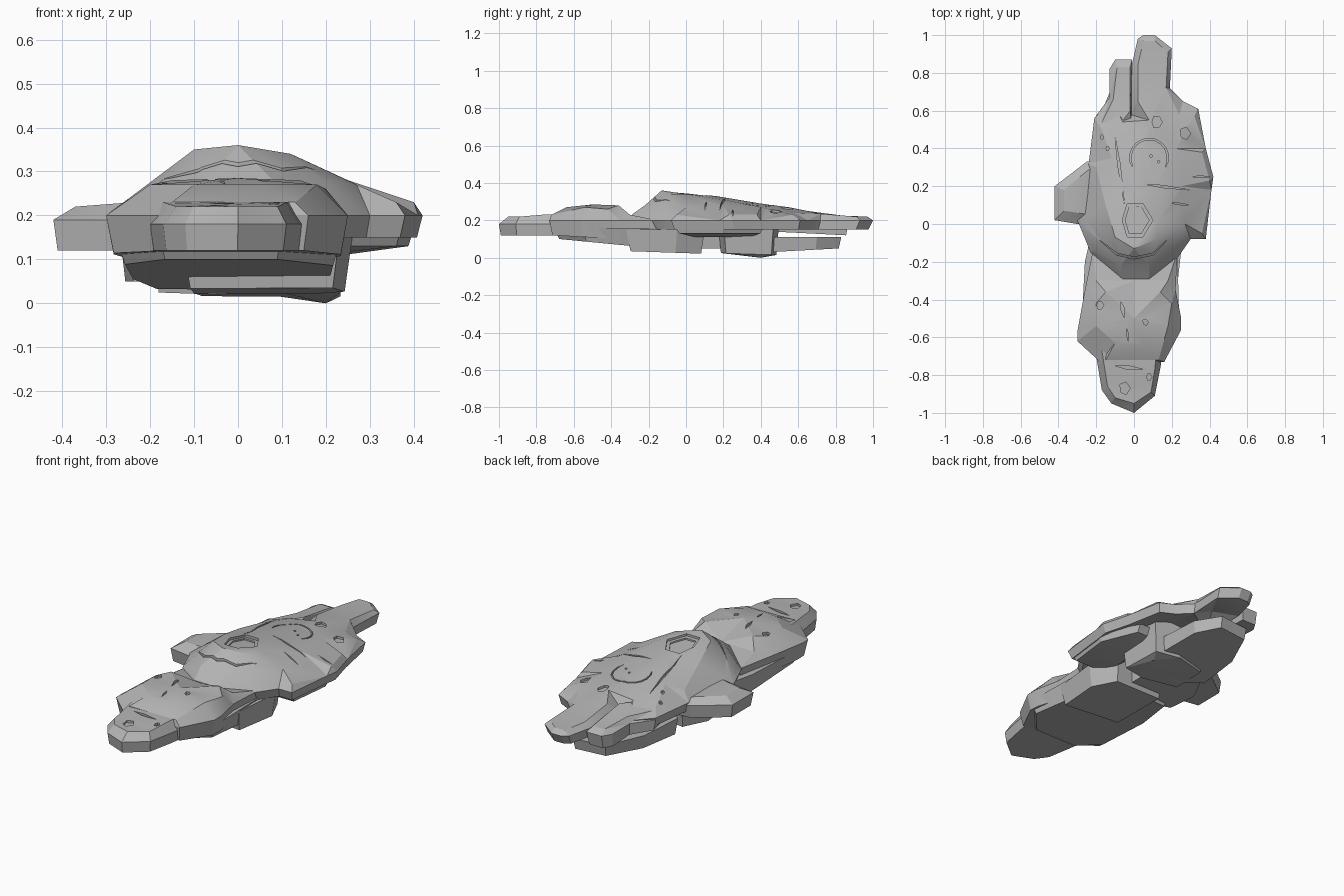
import bpy
import bmesh
from math import cos, sin, pi, radians
from mathutils import Vector
from mathutils.bvhtree import BVHTree
from mathutils.geometry import delaunay_2d_cdt

default_cube = bpy.data.objects.get("Cube")
if default_cube:
    bpy.data.objects.remove(default_cube, do_unlink=True)

UNIT = 0.01  # part coordinates are written in hundredths

stone = bpy.data.materials.new("grey_stone")
stone.use_nodes = True
stone_colour = (0.46, 0.46, 0.46, 1)
stone.diffuse_color = stone_colour
stone.node_tree.nodes["Principled BSDF"].inputs["Base Color"].default_value = stone_colour


def cap(bm, ring, inner):
    """Triangulate a ring of vertices together with the loose points inside it."""
    verts = ring + [bm.verts.new(p) for p in inner]
    flat = [v.co.to_2d() for v in verts]
    result = delaunay_2d_cdt(flat, [], [list(range(len(ring)))], 1, 1e-6)
    faces, origin = result[2], result[3]
    for face in faces:
        corners = [verts[origin[i][0]] for i in face]
        if len(set(corners)) == len(corners):
            bm.faces.new(corners)


def solid(bm, upper, lower, crown=(), base=()):
    """Close two matching outlines with side walls and triangulated caps."""
    top = [bm.verts.new(p) for p in upper]
    low = [bm.verts.new(p) for p in lower]
    for i in range(len(top)):
        bm.faces.new((top[i - 1], top[i], low[i], low[i - 1]))
    cap(bm, top, crown)
    cap(bm, low, base)


def finish(bm, name):
    loose = [v for v in bm.verts if not v.link_faces]
    bmesh.ops.delete(bm, geom=loose, context='VERTS')
    bmesh.ops.recalc_face_normals(bm, faces=bm.faces)
    mesh = bpy.data.meshes.new(name)
    bm.to_mesh(mesh)
    bm.free()
    mesh.materials.append(stone)
    obj = bpy.data.objects.new(name, mesh)
    bpy.context.collection.objects.link(obj)
    return obj


def activate(obj):
    bpy.ops.object.select_all(action='DESELECT')
    obj.select_set(True)
    bpy.context.view_layer.objects.active = obj


def rock(name, outline, top, low, taper=0.93, crown=(), base=()):
    """A slab of rock: rim at height top, tapering down to a sloped underside."""
    upper = [Vector((x, y, top)) * UNIT for x, y in outline]
    centre = sum(upper, Vector()) / len(upper)
    front, back = min(p.y for p in upper), max(p.y for p in upper)
    lower = []
    for p in upper:
        q = centre + (p - centre) * taper
        q.z = UNIT * (low[0] + (low[1] - low[0]) * (p.y - front) / (back - front))
        lower.append(q)
    bm = bmesh.new()
    solid(bm, upper, lower, [Vector(p) * UNIT for p in crown], [Vector(p) * UNIT for p in base])
    return finish(bm, name)


def pit(x, y, radius, sides=6):
    """Slightly irregular polygon outline."""
    return [(x + radius * cos(2 * pi * i / sides) * (1 - 0.2 * (i % 2)),
             y + 1.15 * radius * sin(2 * pi * i / sides)) for i in range(sides)]


def crack(path, width):
    """Outline of a groove along a path, pointed at both ends."""
    points = [Vector(p) for p in path]
    if len(points) == 2:
        points.insert(1, points[0].lerp(points[1], 0.4))
    left, right = [points[0]], []
    for before, here, after in zip(points, points[1:], points[2:]):
        side = (after - before).normalized().orthogonal() * width / 2
        left.append(here + side)
        right.append(here - side)
    return left + [points[-1]] + right[::-1]


def carve(target, outlines, depth=1.2):
    """Cut every outline into the upper surface of the target."""
    tree = BVHTree.FromObject(target, bpy.context.evaluated_depsgraph_get())
    bm = bmesh.new()
    for outline in outlines:
        upper, lower = [], []
        for x, y in outline:
            start = Vector((x * UNIT, y * UNIT, 1))
            hit = tree.ray_cast(start, Vector((0, 0, -1)))[0]
            if hit is None:
                hit = Vector((start.x, start.y, 0.22))
            upper.append(hit + Vector((0, 0, 0.05)))
            lower.append(hit - Vector((0, 0, depth * UNIT)))
        solid(bm, upper, lower)
    cutter = finish(bm, target.name + "_cutter")
    cutter.hide_render = True
    cut = target.modifiers.new("carving", 'BOOLEAN')
    cut.operation = 'DIFFERENCE'
    cut.solver = 'EXACT'
    cut.object = cutter
    activate(target)
    bpy.ops.object.modifier_apply(modifier=cut.name)
    bpy.data.objects.remove(cutter, do_unlink=True)


# Domed upper shell, hollow underneath towards the back
shell = rock(
    "upper_shell",
    [(2, 98), (5, 100), (11, 100), (20, 93), (19, 72), (26, 65), (34, 61), (38, 40),
     (42, 25), (41, 18), (38, -8), (30, -8), (23, -18), (8, -30), (-6, -30), (-23, -15),
     (-30, 2), (-24, 32), (-21, 56), (-12, 66), (-2, 58), (-1, 85)],
    top=20, low=(15, 15), taper=0.96,
    crown=[(5, 97, 22), (11, 97, 22), (18, 91, 22), (2, 84, 22.5), (2, 65, 25), (17, 72, 23.5),
           (8, 55, 27), (24, 58, 24), (32, 57, 23), (-6, 54, 25), (-17, 50, 23), (36, 38, 23),
           (40, 23, 23), (36, -5, 23), (5, 40, 29), (22, 40, 27), (-12, 35, 28), (-20, 30, 25),
           (25, 20, 28), (12, 20, 31), (0, 16, 33), (-15, 10, 31), (-26, 4, 23), (27, 0, 27),
           (12, 0, 34), (-10, -7, 35), (0, -13, 36), (12, -8, 34), (-17, -10, 28), (-7, -22, 28),
           (8, -22, 28), (19, -13, 28), (-6, -29, 23), (8, -29, 23), (-21, -14, 23)],
    base=[(8, 72, 19.5), (15, 45, 21), (26, 28, 21), (0, 32, 23), (-10, 42, 20)])

# Rear prong beside the tail, and the side wing
rock("rear_prong", [(-1, 45), (-1, 87), (-10, 87), (-13, 82), (-13, 67), (-21, 56), (-19, 45)],
     top=19, low=(14, 12), crown=[(-2, 83, 21), (-9, 83, 21), (-11, 66, 22), (-2, 60, 24.5),
                                  (-17, 54, 22), (-8, 52, 24)])
rock("side_wing", [(-15, 34), (-25, 33), (-42, 20), (-42, 2), (-30, 0), (-15, 0)],
     top=19, low=(12, 12), crown=[(-37, 18, 22), (-37, 7, 22), (-25, 28, 22), (-24, 5, 23)])

# Front slab with its flat plateau, and the nose in front of it
head = rock(
    "front_slab",
    [(23, -15), (22, -35), (25, -50), (25, -56), (16, -73), (-18, -73), (-30, -62),
     (-30, -57), (-26, -35), (-22, -15)],
    top=20, low=(12, 9), taper=0.94,
    crown=[(14, -36, 28), (-15, -36, 28), (20, -42, 26), (18, -54, 27), (6, -64, 27),
           (-10, -63, 27), (-20, -54, 27), (-20, -42, 27), (0, -50, 28.5), (-15, -72, 23),
           (13, -72, 23), (-20, -30, 23), (18, -30, 23), (0, -30, 23)])
nose = rock(
    "nose_slab",
    [(16, -62), (14, -76), (11, -91), (0, -100), (-12, -95), (-17, -88), (-20, -70), (-18, -62)],
    top=18, low=(12, 12), taper=0.95,
    crown=[(12, -67, 23), (11, -77, 23), (9, -89, 22), (0, -95, 22), (-10, -92, 22),
           (-14, -86, 22), (-17, -67, 23)])

# Rock masses hanging below the shell
rock("front_keel", [(23, -15), (24, -55), (10, -71), (-18, -71), (-28, -58), (-26, -20),
                    (-20, 6), (15, 9)], top=16, low=(10, 3), taper=0.91)
rock("middle_keel", [(23, -32), (26, -5), (19, 10), (-12, 10), (-13, -28)],
     top=15, low=(3.5, 2.2), taper=0.9)
rock("left_keel", [(-8, -5), (-25, 0), (-27, 18), (-20, 32), (10, 28), (10, 5)],
     top=17, low=(5, 5), taper=0.92)
rock("deep_block", [(25, 20), (25, 47), (10, 50), (-10, 45), (-12, 22), (10, 17)],
     top=21, low=(2.5, 1.5), taper=0.9, base=[(20, 40, 0)])
rock("rear_keel", [(20, 40), (18, 70), (10, 83), (-8, 81), (-17, 60), (-19, 34), (-5, 25)],
     top=11, low=(2, 5), taper=0.95)
rock("right_flank", [(37, -6), (40, 20), (31, 42), (15, 42), (15, -6)],
     top=17, low=(13, 13), taper=0.9, base=[(19, 5, 11), (24, 20, 11), (20, 34, 11)])

# Crater, curved grooves, cracks and pits in the upper surfaces
arc = [(8 + 10 * cos(radians(a)), 35 + 10 * sin(radians(a))) for a in range(-30, 215, 20)]
carve(shell, [pit(1, 2, 9), crack(arc, 0.8), crack([(-10, 46), (-5, 10)], 1.3),
              crack([(-19, -8), (-9, -16), (0, -18), (10, -16), (18, -8)], 1),
              crack([(6, 21), (30, 18)], 1.2), crack([(20, 11), (30, 10)], 0.8),
              crack([(31, 25), (40, 25)], 1), pit(12, 54, 3), pit(27, 48, 3, 5),
              pit(-17, 46, 1), pit(-14, 40, 1), pit(9, 36, 0.7), pit(13, 33, 0.7)])
carve(shell, [pit(1, 2, 7)], 0.8)
carve(head, [pit(-18, -43, 2), pit(6, -52, 1.5, 5), crack([(-7, -41), (-5, -50)], 2),
             crack([(-4, -55), (-3, -62)], 1)])
carve(nose, [pit(-5, -87, 3, 5), pit(8, -81, 1.5), crack([(-10, -75), (5, -77)], 2)])

# Soft facets with crisp edges
for obj in list(bpy.context.collection.objects):
    if obj.type == 'MESH' and stone.name in obj.data.materials:
        activate(obj)
        bpy.ops.object.shade_smooth_by_angle(angle=radians(20))
